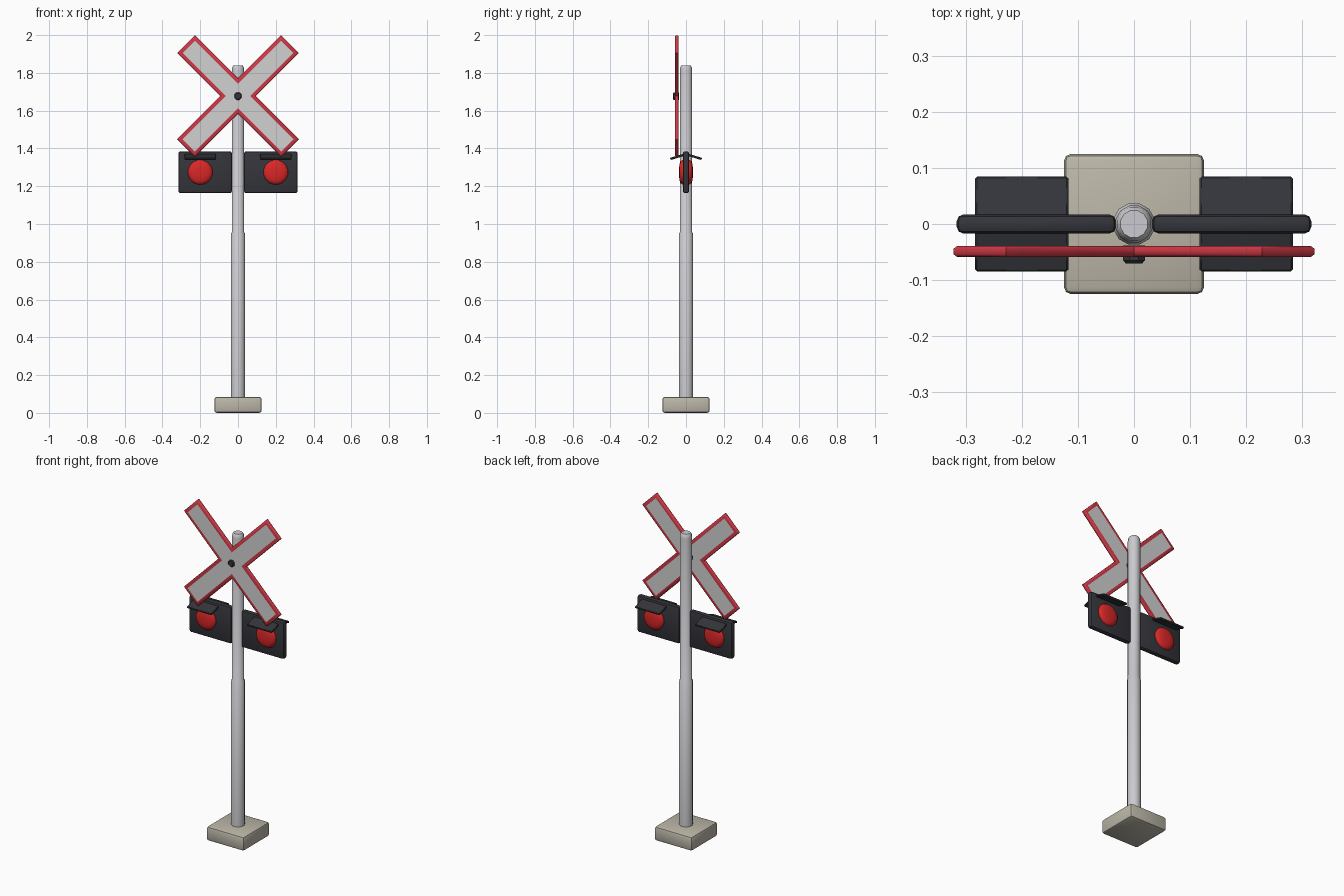
import bpy, bmesh, math
from mathutils import Matrix

if "Cube" in bpy.data.objects:
    bpy.data.objects.remove(bpy.data.objects["Cube"])


def material(name, rgb):
    m = bpy.data.materials.new(name)
    m.diffuse_color = (*rgb, 1)
    m.use_nodes = True
    m.node_tree.nodes["Principled BSDF"].inputs["Base Color"].default_value = m.diffuse_color
    return m


GREY = material("pole_grey", (0.60, 0.60, 0.63))
WHITE = material("sign_white", (0.64, 0.64, 0.65))
RED = material("border_red", (0.62, 0.04, 0.06))
LAMP = material("lamp_red", (0.70, 0.02, 0.02))
DARK = material("housing_dark", (0.035, 0.036, 0.044))
STONE = material("concrete", (0.50, 0.47, 0.39))


def finish(name, bm, mats, angle=40):
    bmesh.ops.recalc_face_normals(bm, faces=bm.faces)
    me = bpy.data.meshes.new(name)
    bm.to_mesh(me)
    bm.free()
    ob = bpy.data.objects.new(name, me)
    bpy.context.collection.objects.link(ob)
    for m in mats:
        me.materials.append(m)
    bpy.ops.object.select_all(action='DESELECT')
    ob.select_set(True)
    bpy.context.view_layer.objects.active = ob
    bpy.ops.object.shade_smooth_by_angle(angle=math.radians(angle))
    return ob


def box(name, centre, size, mat, bevel, tilt=0.0, segments=2):
    bm = bmesh.new()
    bmesh.ops.create_cube(bm, size=1, matrix=Matrix.Diagonal((*size, 1)))
    bmesh.ops.bevel(bm, geom=list(bm.edges), offset=bevel, segments=segments,
                    affect='EDGES', profile=0.5)
    bm.transform(Matrix.Translation(centre) @ Matrix.Rotation(tilt, 4, 'X'))
    return finish(name, bm, [mat])


def lathe(name, profile, sides, mat, matrix=Matrix()):
    # profile of (radius, height) pairs, closed by flat caps
    bm = bmesh.new()
    rings = [[bm.verts.new((r * math.cos(a), r * math.sin(a), z))
              for a in (2 * math.pi * (i + 0.5) / sides for i in range(sides))]
             for r, z in profile]
    for lo, hi in zip(rings, rings[1:]):
        for i in range(sides):
            j = (i + 1) % sides
            bm.faces.new((lo[i], lo[j], hi[j], hi[i]))
    bm.faces.new(rings[0])
    bm.faces.new(rings[-1])
    bm.transform(matrix)
    return finish(name, bm, [mat])


# Concrete foot and stepped pole
box("base", (0, 0, 0.0425), (0.25, 0.25, 0.085), STONE, 0.013)
lathe("pole", [(0.038, 0.07), (0.038, 0.95), (0.034, 0.955), (0.034, 1.815),
               (0.031, 1.831), (0.025, 1.84)], 12, GREY)

# Crossed boards: one X outline with a red rim and white faces front and back
W, L, T, CY, CZ = 0.066, 0.389, 0.010, -0.049, 1.677
bm = bmesh.new()
outline = []
for k in range(4):
    c, s = math.cos(k * math.pi / 2 + math.pi / 4), math.sin(k * math.pi / 2 + math.pi / 4)
    for u, v in ((W, -W), (L, -W), (L, W)):
        outline.append(bm.verts.new((u * c - v * s, -T, u * s + v * c)))
front = bm.faces.new(outline)
ext = bmesh.ops.extrude_face_region(bm, geom=[front], use_keep_orig=True)
bmesh.ops.translate(bm, vec=(0, 2 * T, 0),
                    verts=[g for g in ext["geom"] if isinstance(g, bmesh.types.BMVert)])
bmesh.ops.recalc_face_normals(bm, faces=bm.faces)
caps = [f for f in bm.faces if abs(f.normal.y) > 0.9]
rim = [e for f in caps for e in f.edges]
bmesh.ops.bevel(bm, geom=rim, offset=0.005, segments=1, affect='EDGES')
caps = [f for f in bm.faces if len(f.verts) == 12]
bmesh.ops.inset_individual(bm, faces=caps, thickness=0.015, use_even_offset=True)
for f in bm.faces:
    f.material_index = int(len(f.verts) == 12)
bm.transform(Matrix.Translation((0, CY, CZ)))
finish("cross_sign", bm, [RED, WHITE], 50)

# Bolt through the crossing
lathe("sign_bolt", [(0.021, 0.0), (0.021, 0.027), (0.016, 0.032)], 8, DARK,
      Matrix.Translation((0, -0.038, CZ)) @ Matrix.Rotation(math.pi / 2, 4, 'X'))

# Signal housings with a two-sided lamp and a hood on each face
lens = [(0.022, -0.037), (0.046, -0.034), (0.060, -0.028), (0.066, -0.019),
        (0.066, 0.019), (0.060, 0.028), (0.046, 0.034), (0.022, 0.037)]
for side, x in (("left", -1), ("right", 1)):
    box(side + "_housing", (x * 0.174, 0, 1.274), (0.284, 0.034, 0.222), DARK, 0.012)
    lathe(side + "_lamp", lens, 16, LAMP,
          Matrix.Translation((x * 0.2, 0, 1.274)) @ Matrix.Rotation(math.pi / 2, 4, 'X'))
    for face, y in (("front", -1), ("back", 1)):
        box(f"{side}_{face}_hood", (x * 0.2, y * 0.048, 1.355),
            (0.166, 0.074, 0.012), DARK, 0.003, tilt=-y * 0.3, segments=1)
